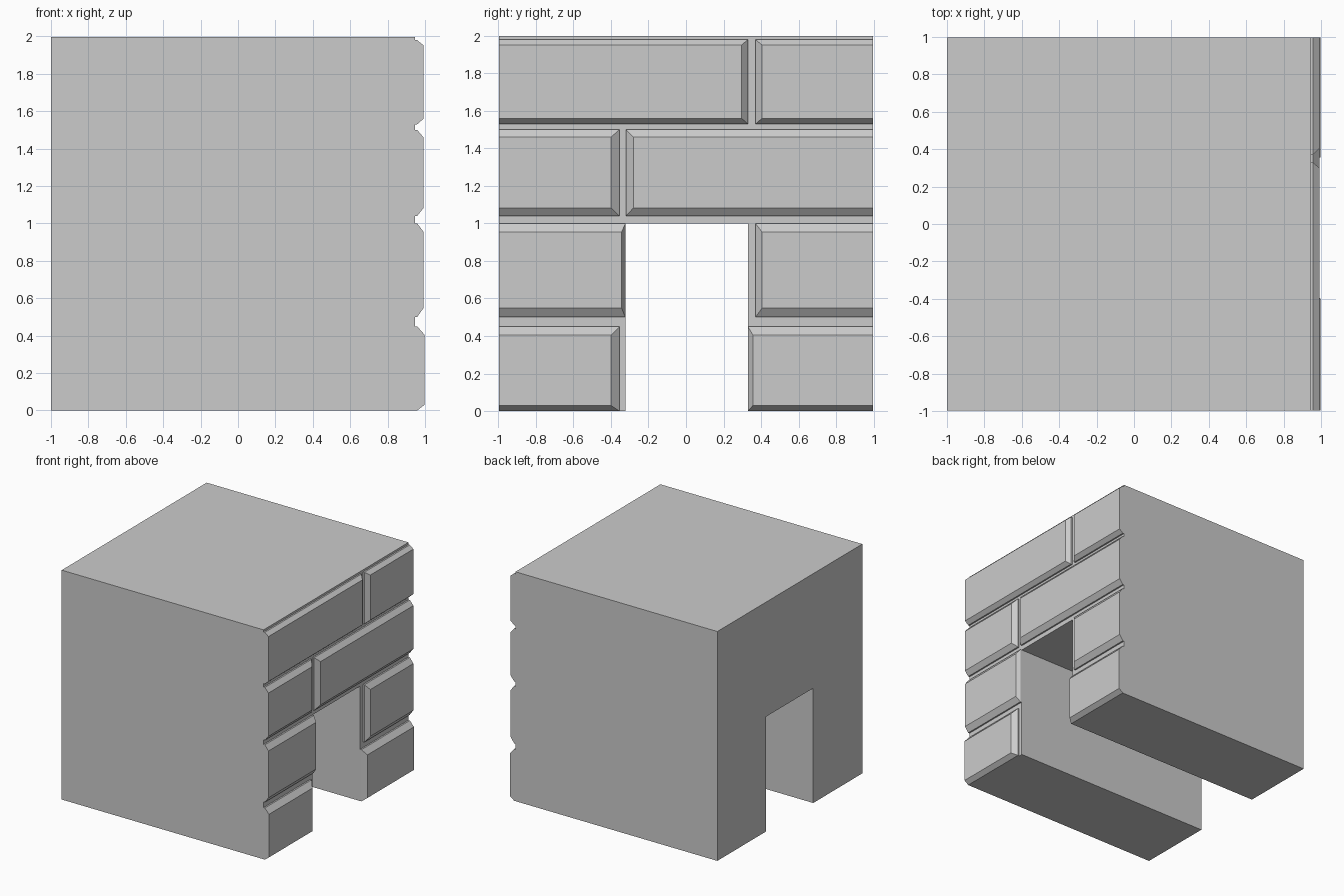
import bpy, bmesh

if "Cube" in bpy.data.objects:
    bpy.data.objects.remove(bpy.data.objects["Cube"])

BACK, MORTAR, SHOULDER = -1.0, 0.945, 0.958
Y0, Y1 = -0.998, 0.997


def make_object(name, rings):
    """Loft closed rings of (x, y, z) points into a capped solid."""
    bm = bmesh.new()
    loops = [[bm.verts.new(p) for p in ring] for ring in rings]
    n = len(loops[0])
    for a, b in zip(loops, loops[1:]):
        for i in range(n):
            j = (i + 1) % n
            bm.faces.new((a[i], a[j], b[j], b[i]))
    bm.faces.new(loops[0][::-1])
    bm.faces.new(loops[-1])
    bmesh.ops.recalc_face_normals(bm, faces=bm.faces)
    mesh = bpy.data.meshes.new(name)
    bm.to_mesh(mesh)
    bm.free()
    ob = bpy.data.objects.new(name, mesh)
    bpy.context.collection.objects.link(ob)
    return ob


def rect(x, y0, y1, z0, z1):
    return [(x, y0, z0), (x, y1, z0), (x, y1, z1), (x, y0, z1)]


# Wall block: an inverted U with the doorway running right through
outline = [(Y0, 0), (-0.323, 0), (-0.323, 1), (0.33, 1),
           (0.33, 0), (Y1, 0), (Y1, 1.998), (Y0, 1.998)]
wall = make_object("wall_block", [[(x, y, z) for y, z in outline] for x in (BACK, MORTAR)])

# Courses: base z range, face z range, face x, then bricks as
# (base y0, base y1, face y0, face y1)
courses = [
    ((0.0, 0.45), (0.03, 0.405), 0.997,
     [(Y0, -0.355, Y0, -0.40), (0.33, Y1, 0.357, Y1)]),
    ((0.50, 1.0), (0.548, 0.955), 0.992,
     [(Y0, -0.323, Y0, -0.343), (0.37, Y1, 0.405, Y1)]),
    ((1.04, 1.50), (1.083, 1.46), 0.992,
     [(Y0, -0.355, Y0, -0.40), (-0.32, Y1, -0.28, Y1)]),
    ((1.53, 1.98), (1.56, 1.952), 0.992,
     [(Y0, 0.33, Y0, 0.297), (0.37, Y1, 0.405, Y1)]),
]

# Chamfered bricks, each fused into the wall face
for row, (base, face, x, bricks) in enumerate(courses):
    for k, (b0, b1, f0, f1) in enumerate(bricks):
        brick = make_object(f"brick_{row}_{k}", [
            rect(MORTAR, b0, b1, *base),
            rect(SHOULDER, b0, b1, *base),
            rect(x, f0, f1, *face)])
        brick.hide_render = True
        mod = wall.modifiers.new(brick.name, 'BOOLEAN')
        mod.operation = 'UNION'
        mod.solver = 'EXACT'
        mod.object = brick

# Apply the unions and drop the loose bricks
bpy.context.view_layer.update()
graph = bpy.context.evaluated_depsgraph_get()
fused = bpy.data.meshes.new_from_object(wall.evaluated_get(graph))
wall.modifiers.clear()
wall.data = fused
for ob in list(bpy.data.objects):
    if ob.name.startswith("brick_"):
        bpy.data.objects.remove(ob)
